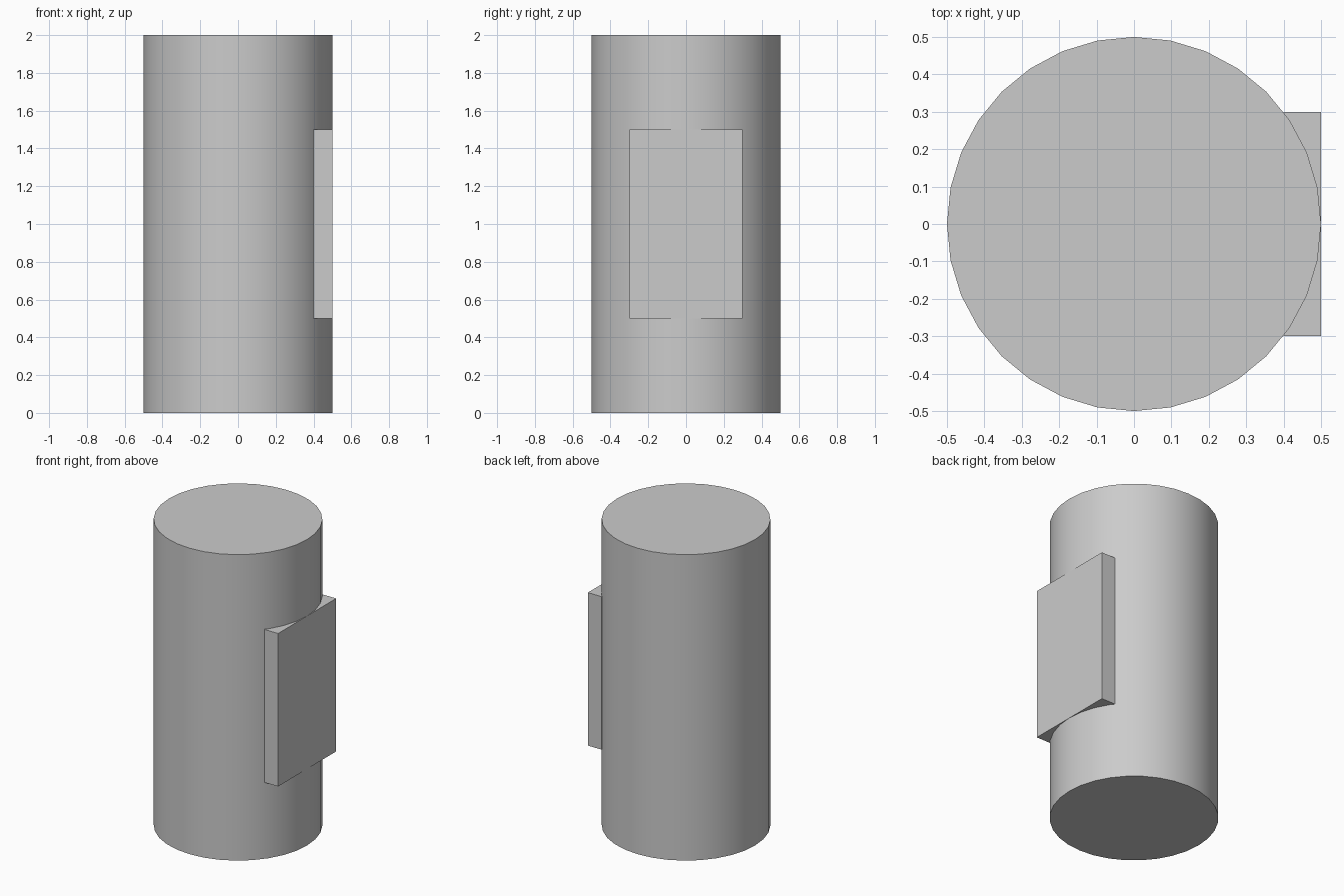
import bpy

if "Cube" in bpy.data.objects:
    bpy.data.objects.remove(bpy.data.objects["Cube"])

# Main upright cylinder
bpy.ops.mesh.primitive_cylinder_add(vertices=32, radius=0.5, depth=2, location=(0, 0, 1))
body = bpy.context.object
body.name = "cylinder_body"
bpy.ops.object.shade_smooth_by_angle()

# Flat panel set into the right side, its face tangent to the cylinder
bpy.ops.mesh.primitive_cube_add(size=1, location=(0.45, 0, 1))
panel = bpy.context.object
panel.name = "side_panel"
panel.scale = (0.1, 0.6, 1.0)
bpy.ops.object.transform_apply(location=False, rotation=False, scale=True)
